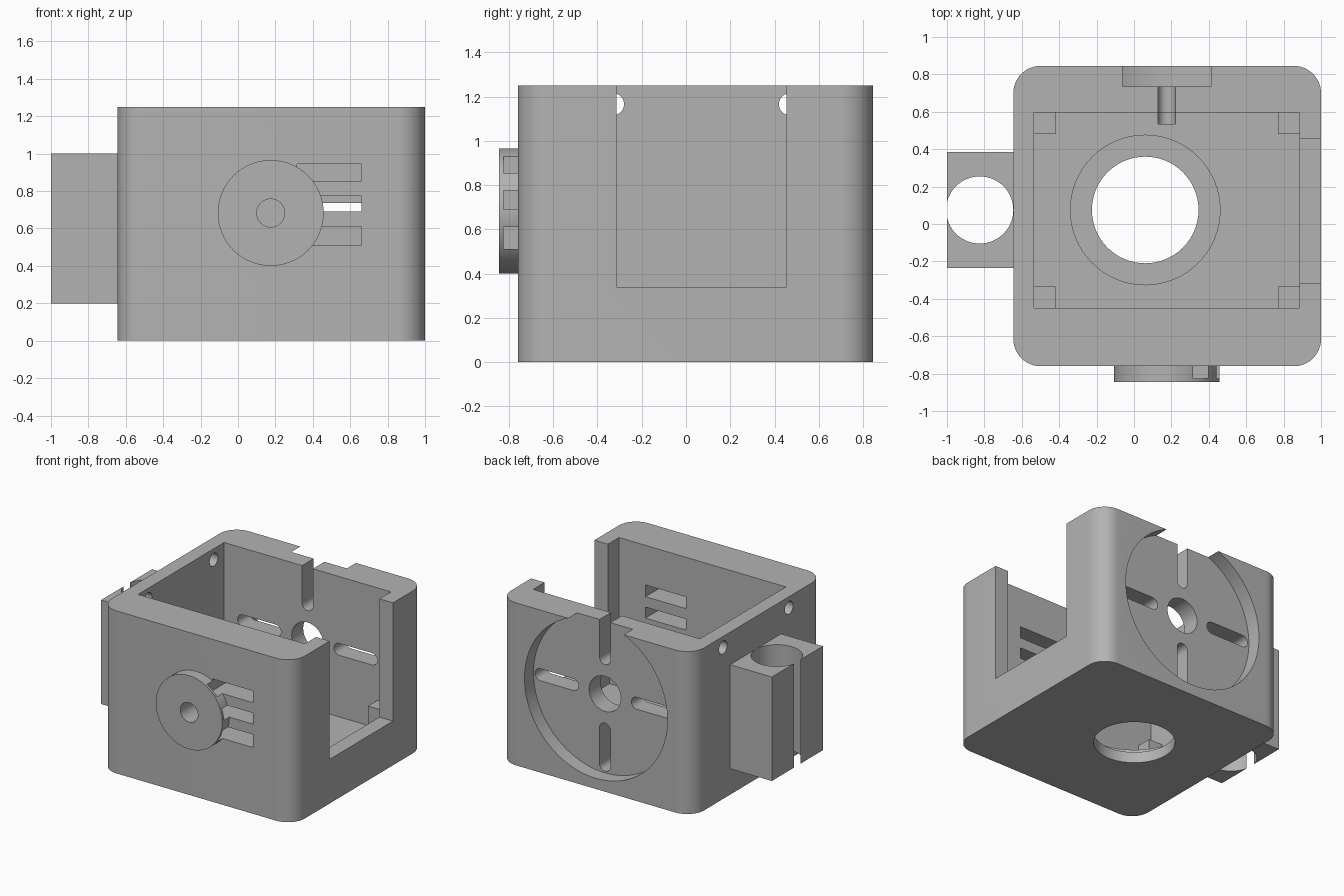
import bpy, bmesh
from math import pi, sin, cos, radians
from mathutils import Vector

if "Cube" in bpy.data.objects:
    bpy.data.objects.remove(bpy.data.objects["Cube"])

grey = bpy.data.materials.new("plain grey")
grey.diffuse_color = (0.45, 0.45, 0.45, 1)
grey.use_nodes = True
grey.node_tree.nodes["Principled BSDF"].inputs["Base Color"].default_value = grey.diffuse_color


def prism(name, pts, axis, lo, hi):
    """Extrude a 2D outline along x (y,z), y (x,z) or z (x,y)."""
    place = {"x": lambda a, b, t: (t, a, b),
             "y": lambda a, b, t: (a, t, b),
             "z": lambda a, b, t: (a, b, t)}[axis]
    bm = bmesh.new()
    face = bm.faces.new([bm.verts.new(place(a, b, lo)) for a, b in pts])
    ext = bmesh.ops.extrude_face_region(bm, geom=[face])
    step = Vector(place(0, 0, hi - lo))
    bmesh.ops.translate(bm, vec=step,
                        verts=[g for g in ext["geom"] if isinstance(g, bmesh.types.BMVert)])
    bmesh.ops.recalc_face_normals(bm, faces=bm.faces)
    mesh = bpy.data.meshes.new(name)
    bm.to_mesh(mesh)
    bm.free()
    obj = bpy.data.objects.new(name, mesh)
    bpy.context.collection.objects.link(obj)
    mesh.materials.append(grey)
    return obj


def arc(cx, cy, r, start, end, n):
    return [(cx + r * cos(start + (end - start) * i / n),
             cy + r * sin(start + (end - start) * i / n)) for i in range(n + 1)]


def circle(cx, cy, r, n=64):
    return arc(cx, cy, r, 0, 2 * pi, n)[:-1]


def rect(x0, x1, y0, y1):
    return [(x0, y0), (x1, y0), (x1, y1), (x0, y1)]


def round_rect(x0, x1, y0, y1, r):
    return (arc(x1 - r, y1 - r, r, 0, pi / 2, 12) + arc(x0 + r, y1 - r, r, pi / 2, pi, 12)
            + arc(x0 + r, y0 + r, r, pi, 1.5 * pi, 12) + arc(x1 - r, y0 + r, r, 1.5 * pi, 2 * pi, 12))


def radial_slot(cx, cz, r0, r1, half, angle):
    """Round-ended slot pointing away from a centre."""
    pts = arc(r1 - half, 0, half, -pi / 2, pi / 2, 12) + arc(r0 + half, 0, half, pi / 2, 1.5 * pi, 12)
    c, s = cos(angle), sin(angle)
    return [(cx + c * a - s * b, cz + s * a + c * b) for a, b in pts]


def cut(obj, cutters):
    for c in cutters:
        c.hide_render = True
        mod = obj.modifiers.new("cut", "BOOLEAN")
        mod.operation, mod.solver, mod.object = "DIFFERENCE", "EXACT", c
        bpy.context.view_layer.objects.active = obj
        bpy.ops.object.modifier_apply(modifier=mod.name)
    for c in cutters:
        bpy.data.objects.remove(c)


def finish(obj):
    bpy.ops.object.select_all(action="DESELECT")
    obj.select_set(True)
    bpy.context.view_layer.objects.active = obj
    bpy.ops.object.shade_smooth_by_angle(angle=radians(30))


CX, CZ = 0.175, 0.69      # centre of the round back recess
FLOOR, TOP = 0.17, 1.25


def vent_cutters():
    return [prism("vent_cutter", rect(0.315, 0.66, z0, z1), "y", -0.825, -0.40)
            for z0, z1 in ((0.51, 0.61), (0.69, 0.775), (0.855, 0.945))]


# Housing: rounded box with pocket, window, floor opening and wall holes
housing = prism("housing", round_rect(-0.645, 1.0, -0.76, 0.845, 0.145), "z", 0, TOP)
cutters = [
    prism("pocket_cutter", rect(-0.535, 0.885, -0.45, 0.595), "z", FLOOR, 1.5),
    prism("window_cutter", rect(-0.315, 0.455, 0.34, 1.5), "x", 0.8, 1.2),
    prism("floor_recess_cutter", circle(0.06, 0.075, 0.40), "z", 0.085, 0.3),
    prism("floor_hole_cutter", circle(0.06, 0.075, 0.285), "z", -0.1, 0.3),
    prism("back_recess_cutter", circle(CX, CZ, 0.608, 96), "y", 0.735, 1.0),
    prism("back_hole_cutter", circle(CX, CZ, 0.135, 48), "y", 0.535, 0.8),
    prism("front_hole_cutter", circle(CX, 0.683, 0.075, 40), "y", -0.9, -0.6),
]
# Four slots around the back hole, the upper one open at the top
for i in range(4):
    outer = 0.9 if i == 1 else 0.595
    cutters.append(prism("slot_cutter", radial_slot(CX, CZ, 0.225, outer, 0.046, i * pi / 2),
                         "y", 0.535, 0.8))
# Screw holes in the left wall
for y in (-0.33, 0.47):
    cutters.append(prism("screw_cutter", circle(y, 1.165, 0.05, 32), "x", -0.8, -0.5))
cut(housing, cutters + vent_cutters())
finish(housing)

# Corner posts on the floor
for sx, x in (("left", -0.535), ("right", 0.77)):
    for sy, y in (("front", -0.45), ("back", 0.48)):
        prism(f"{sy}_{sx}_post", rect(x, x + 0.115, y, y + 0.115), "z", FLOOR, 0.385)

# Front boss with blind hole, notched by the vents
boss = prism("front_boss", circle(CX, 0.683, 0.283), "y", -0.845, -0.76)
cut(boss, [prism("boss_hole_cutter", circle(CX, 0.683, 0.075, 40), "y", -0.9, -0.6)] + vent_cutters())
finish(boss)

# Side clamp block, its bore breaking through the outer face as a slit
clamp = prism("side_clamp", rect(-1.0, -0.645, -0.235, 0.385), "z", 0.2, 1.0)
cut(clamp, [prism("bore_cutter", circle(-0.825, 0.075, 0.1795, 72), "z", 0.1, 1.1)])
finish(clamp)
